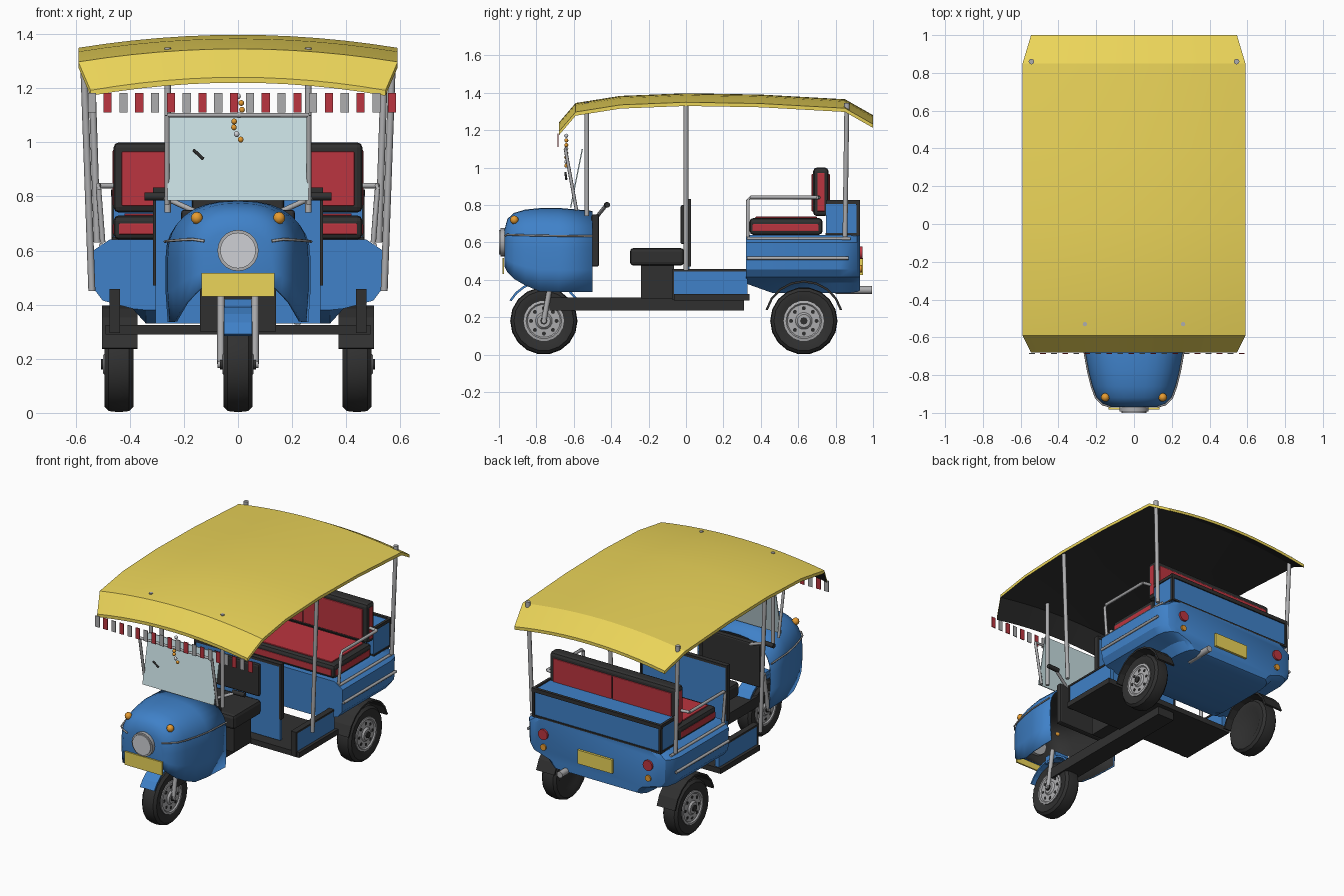
import bpy, bmesh, math
from mathutils import Vector

if "Cube" in bpy.data.objects:
    bpy.data.objects.remove(bpy.data.objects["Cube"])


def mat(name, r, g, b):
    m = bpy.data.materials.new(name)
    m.diffuse_color = (r, g, b, 1)
    m.use_nodes = True
    m.node_tree.nodes["Principled BSDF"].inputs["Base Color"].default_value = m.diffuse_color
    return m


BLUE = mat("blue_paint", .05, .22, .58)
YELLOW = mat("yellow_canvas", .83, .66, .10)
RED = mat("red_vinyl", .50, .035, .05)
DARK = mat("dark_rubber", .03, .03, .03)
ORANGE = mat("orange_lens", .80, .33, .03)
GLASS = mat("glass", .57, .72, .75)
CHROME = mat("grey_metal", .42, .42, .43)
PALE = mat("pale_lens", .62, .63, .66)


def finish(name, bm, mats, smooth=0, recalc=True):
    if recalc:
        bmesh.ops.recalc_face_normals(bm, faces=bm.faces[:])
    me = bpy.data.meshes.new(name)
    bm.to_mesh(me)
    bm.free()
    for m in mats:
        me.materials.append(m)
    ob = bpy.data.objects.new(name, me)
    bpy.context.collection.objects.link(ob)
    if smooth:
        bpy.ops.object.select_all(action='DESELECT')
        bpy.context.view_layer.objects.active = ob
        ob.select_set(True)
        bpy.ops.object.shade_smooth_by_angle(angle=math.radians(smooth))
    return ob


def loft(name, rings, mats, closed=True, caps=(True, True), smooth=0, pick=None):
    bm = bmesh.new()
    vs = [[bm.verts.new(p) for p in ring] for ring in rings]
    n = len(rings[0])
    for a, b in zip(vs, vs[1:]):
        for i in range(n if closed else n - 1):
            j = (i + 1) % n
            f = bm.faces.new((a[i], a[j], b[j], b[i]))
            f.material_index = pick(i) if pick else 0
    for ring, cap in ((vs[0], caps[0]), (vs[-1], caps[1])):
        if cap:
            bm.faces.new(ring)
    return finish(name, bm, mats, smooth)


def box(name, x, y, z, m, bevel=0):
    bm = bmesh.new()
    bmesh.ops.create_cube(bm, size=1)
    for v in bm.verts:
        v.co = [(r[0] + r[1]) / 2 + c * (r[1] - r[0]) for c, r in zip(v.co, (x, y, z))]
    if bevel:
        bmesh.ops.bevel(bm, geom=bm.edges[:], offset=bevel, segments=2, profile=.5, affect='EDGES')
    return finish(name, bm, [m])


def tube(name, pts, r, m=CHROME, n=8):
    pts = [Vector(p) for p in pts]
    rings = []
    for i, p in enumerate(pts):
        d = (pts[min(i + 1, len(pts) - 1)] - pts[max(i - 1, 0)]).normalized()
        u = d.cross(Vector((0, 0, 1)) if abs(d.z) < .9 else Vector((1, 0, 0))).normalized()
        v = d.cross(u)
        rings.append([p + r * (u * math.cos(t) + v * math.sin(t))
                      for t in (2 * math.pi * k / n for k in range(n))])
    return loft(name, rings, [m], smooth=50)


def ball(name, c, r, m):
    bm = bmesh.new()
    bmesh.ops.create_uvsphere(bm, u_segments=10, v_segments=6, radius=r)
    bmesh.ops.translate(bm, verts=bm.verts, vec=c)
    return finish(name, bm, [m], 60)


def lathe(name, prof, c, m, n=18):
    # prof holds (radius, x offset), spun about the x axis
    rings = [[(c[0] + x, c[1] + r * math.cos(2 * math.pi * k / n), c[2] + r * math.sin(2 * math.pi * k / n))
              for k in range(n)] for r, x in prof]
    return loft(name, rings, [m], smooth=35)


def fender(name, cx, hw, cy, r, a0, a1, m):
    rings = []
    for k in range(9):
        a = math.radians(a0 + (a1 - a0) * k / 8)
        rings.append([(cx + x, cy + q * math.cos(a), .185 + q * math.sin(a))
                      for x, q in ((-hw, r), (hw, r), (hw, r - .012), (-hw, r - .012))])
    loft(name, rings, [m])


def wheel(name, x, y, sides):
    c = (x, y, .18)
    lathe(name + "_tyre", [(.10, -.04), (.125, -.052), (.16, -.053), (.176, -.038), (.18, 0),
                           (.176, .038), (.16, .053), (.125, .052), (.10, .04)], c, DARK)
    for s in sides:
        lathe(name + "_rim", [(.108, .03 * s), (.108, .05 * s), (.095, .053 * s), (.088, .045 * s),
                              (.045, .047 * s), (.035, .058 * s)], c, CHROME)
        tube(name + "_cap", [(x + .05 * s, y, .18), (x + .066 * s, y, .18)], .02, DARK)
        for k in range(8):
            a = k * math.pi / 4
            p = (y + .068 * math.cos(a), .18 + .068 * math.sin(a))
            tube(name + "_hole", [(x + .04 * s, *p), (x + .0475 * s, *p)], .011, DARK)


# Canopy roof with dark lining
rings = []
N = 12
for y, hw, zc in ((-.68, .545, 1.24), (-.59, .59, 1.345), (-.35, .59, 1.383), (0, .59, 1.397),
                  (.4, .59, 1.39), (.85, .59, 1.365), (1.0, .545, 1.28)):
    us = [2 * i / N - 1 for i in range(N + 1)]
    top = [(hw * u, y, zc - .048 * u * u) for u in us]
    rings.append(top + [(x, y, z - .02) for x, y, z in reversed(top)])
loft("canopy_roof", rings, [YELLOW, DARK], smooth=20, pick=lambda i: 1 if N < i < 2 * N + 1 else 0)

# Fringe and hanging beads
for i in range(20):
    x = -.54 + .0584 * i
    box("fringe_strip", (x - .015, x + .015), (-.687, -.682), (1.11, 1.182), RED if i % 2 else CHROME)
for x, z, m in ((.0, 1.17, PALE), (.012, 1.145, ORANGE), (.015, 1.12, ORANGE), (.003, 1.1, PALE),
                (-.014, 1.077, ORANGE), (-.015, 1.055, ORANGE), (-.005, 1.03, PALE), (.01, 1.01, ORANGE)):
    ball("bead", (x, -.64, z), .011, m)

# Nose shell, open underneath and behind
stations = ((-.97, .13, .67, .47), (-.955, .165, .725, .44), (-.92, .20, .757, .405), (-.86, .222, .775, .37),
            (-.78, .242, .783, .337), (-.68, .26, .784, .335), (-.5, .268, .768, .335))
rings = []
for y, hw, zt, zb in stations:
    arch = []
    for k in range(17):
        t = math.pi * k / 16
        cs, sn = math.cos(t), math.sin(t)
        arch.append((hw * math.copysign(abs(cs) ** .8, cs), y, .57 + (zt - .57) * sn ** .85))
    rings.append([(hw * .97, y, zb), (hw, y, (zb + .57) / 2)] + arch
                 + [(-hw, y, (zb + .57) / 2), (-hw * .97, y, zb)])
nose = loft("nose_shell", rings, [BLUE, DARK], closed=False, caps=(True, False), smooth=35)
mod = nose.modifiers.new("thickness", 'SOLIDIFY')
mod.thickness = .01
mod.offset = -1
mod.material_offset = 1
box("dash_panel", (-.21, .21), (-.505, -.465), (.47, .75), DARK, .01)

# Headlight and plates
tube("headlight_ring", [(0, -.94, .6), (0, -.993, .6)], .076, CHROME, 20)
tube("headlight_lens", [(0, -.98, .6), (0, -1.0, .6)], .066, PALE, 20)
box("front_plate", (-.135, .135), (-.982, -.972), (.43, .517), YELLOW)
box("rear_plate", (-.125, .125), (.93, .945), (.425, .515), YELLOW)

# Windscreen, frame and wiper
loft("windscreen_glass", [[(sx * .26, y + d, z) for sx, d in ((-1, 0), (1, 0), (1, .006), (-1, .006))]
                          for y, z in ((-.62, .785), (-.557, 1.10))], [GLASS])
tube("windscreen_top_bar", [(-.262, -.645, 1.1), (.262, -.645, 1.1)], .008)
tube("wiper", [(-.165, -.645, .972), (-.128, -.64, .938)], .006, DARK)

# Parts mirrored left and right
for s in (-1, 1):
    tube("windscreen_side_bar", [(s * .262, -.645, 1.1), (s * .262, -.585, .77)], .009)
    ball("front_indicator", (s * .152, -.918, .72), .023, ORANGE)
    tube("nose_trim", [(s * (hw + .002), y, .643 - .01 * i / 6) if i else (s * .125, -.968, .635)
                       for i, (y, hw, _, _) in enumerate(stations)], .005)
    tube("handlebar", [(s * .1, -.48, .72), (s * .16, -.47, .745), (s * .27, -.43, .795)], .01)
    tube("handle_grip", [(s * .26, -.425, .80), (s * .345, -.42, .80)], .015, DARK)
    tube("fork_leg", [(s * .063, -.76, .18), (s * .063, -.715, .43)], .014)
    # roof posts
    tube("front_post", [(s * .26, -.53, .74), (s * .26, -.53, 1.35)], .012)
    tube("middle_post", [(s * .54, 0, .45), (s * .572, 0, 1.345)], .013)
    tube("rear_post", [(s * .52, .85, .63), (s * .543, .86, 1.34)], .013)
    tube("post_cap", [(s * .543, .86, 1.30), (s * .543, .86, 1.345)], .015)
    # rear wheels, fenders, step panels
    wheel("rear_wheel", s * .44, .63, (s,))
    fender("rear_fender", s * .437, .066, .63, .212, 15, 165, DARK)
    xs = sorted((s * .44, s * .47))
    box("step_panel", xs, (-.065, .33), (.298, .45), BLUE)
    box("step_panel_trim", sorted((s * .436, s * .474)), (-.07, .33), (.445, .457), DARK)
    box("step_panel_edge", sorted((s * .436, s * .474)), (-.075, -.063), (.295, .457), DARK)
    # rails and lamps
    tube("arm_rail", [(s * .50, .33, .63), (s * .515, .33, .825), (s * .515, .345, .84), (s * .515, .70, .84)], .01)
    tube("arm_rail_end", [(s * .515, .70, .84), (s * .455, .71, .84)], .01)
    tube("body_rail_upper", [(s * .505, .325, .62), (s * .505, .88, .62)], .009)
    tube("body_rail_lower", [(s * .537, .325, .515), (s * .537, .87, .515)], .009)
    tube("tail_lamp", [(s * .38, .91, .545), (s * .38, .943, .545)], .034, RED, 14)
    tube("rear_indicator", [(s * .38, .91, .46), (s * .38, .94, .46)], .02, ORANGE, 12)

# Front wheel and fender
wheel("front_wheel", 0, -.76, (-1, 1))
tube("front_axle", [(-.075, -.76, .18), (.075, -.76, .18)], .014)
fender("front_fender", 0, .052, -.76, .212, 35, 150, BLUE)
box("steering_head", (-.05, .05), (-.80, -.70), (.37, .42), BLUE)

# Chassis and floor
box("chassis_beam", (-.062, .062), (-.73, .31), (.235, .305), DARK)
box("floor_slab", (-.49, .49), (-.065, .34), (.29, .325), DARK)

# Driver seat and partition
box("seat_pedestal", (-.14, .14), (-.24, -.065), (.30, .48), DARK)
box("driver_seat", (-.18, .18), (-.30, -.01), (.475, .57), DARK, .02)
box("driver_backrest", (-.17, .17), (-.03, .0), (.59, .80), DARK, .012)
box("partition", (-.305, .305), (0, .02), (.33, .82), BLUE)
box("partition_top_trim", (-.315, .315), (-.006, .026), (.815, .832), DARK)
for s in (-1, 1):
    box("partition_side_trim", sorted((s * .303, s * .315)), (-.006, .026), (.47, .83), DARK)

# Rear body tub with rounded rear corners
half = [(.34, .33), (.39, .385), (.50, .415), (.53, .455), (.535, .60), (.475, .64)]
rings = []
for y, k, dz in ((.32, 1, .05), (.46, 1, 0), (.82, 1, 0), (.88, .975, 0), (.915, .92, .005), (.93, .84, .012)):
    r = [(x * k, y, max(z, .33 + dz)) for x, z in half]
    rings.append(r + [(-x, y, z) for x, y, z in reversed(r)])
loft("rear_body", rings, [BLUE], smooth=30)

# Passenger bench
box("bench_base", (-.46, .46), (.34, .73), (.64, .73), DARK, .02)
box("bench_red_band", (-.463, .463), (.355, .71), (.66, .698), RED, .004)
box("bench_red_front", (-.44, .44), (.336, .36), (.66, .70), RED, .003)
box("bench_red_top", (-.42, .42), (.37, .70), (.71, .737), RED, .004)
box("bench_backrest", (-.46, .46), (.68, .762), (.74, 1.0), DARK, .02)
box("backrest_red_band", (-.463, .463), (.702, .742), (.765, .972), RED, .004)
for s in (-1, 1):
    box("backrest_red_pad", sorted((s * .003, s * .43)), (.672, .769), (.765, .965), RED, .004)

# Luggage box behind the bench
box("luggage_box", (-.46, .46), (.748, .922), (.635, .815), BLUE)
box("luggage_rear_trim", (-.47, .47), (.91, .93), (.80, .825), DARK)
for s in (-1, 1):
    xs = sorted((s * .45, s * .467))
    box("luggage_top_trim", xs, (.748, .93), (.805, .825), DARK)
    box("luggage_corner_trim", xs, (.912, .93), (.637, .825), DARK)
box("luggage_foot_trim", (-.465, .465), (.745, .93), (.637, .65), DARK)

# Exhaust
tube("exhaust_pipe", [(.22, .80, .345), (.22, .995, .345)], .021, CHROME, 12)
